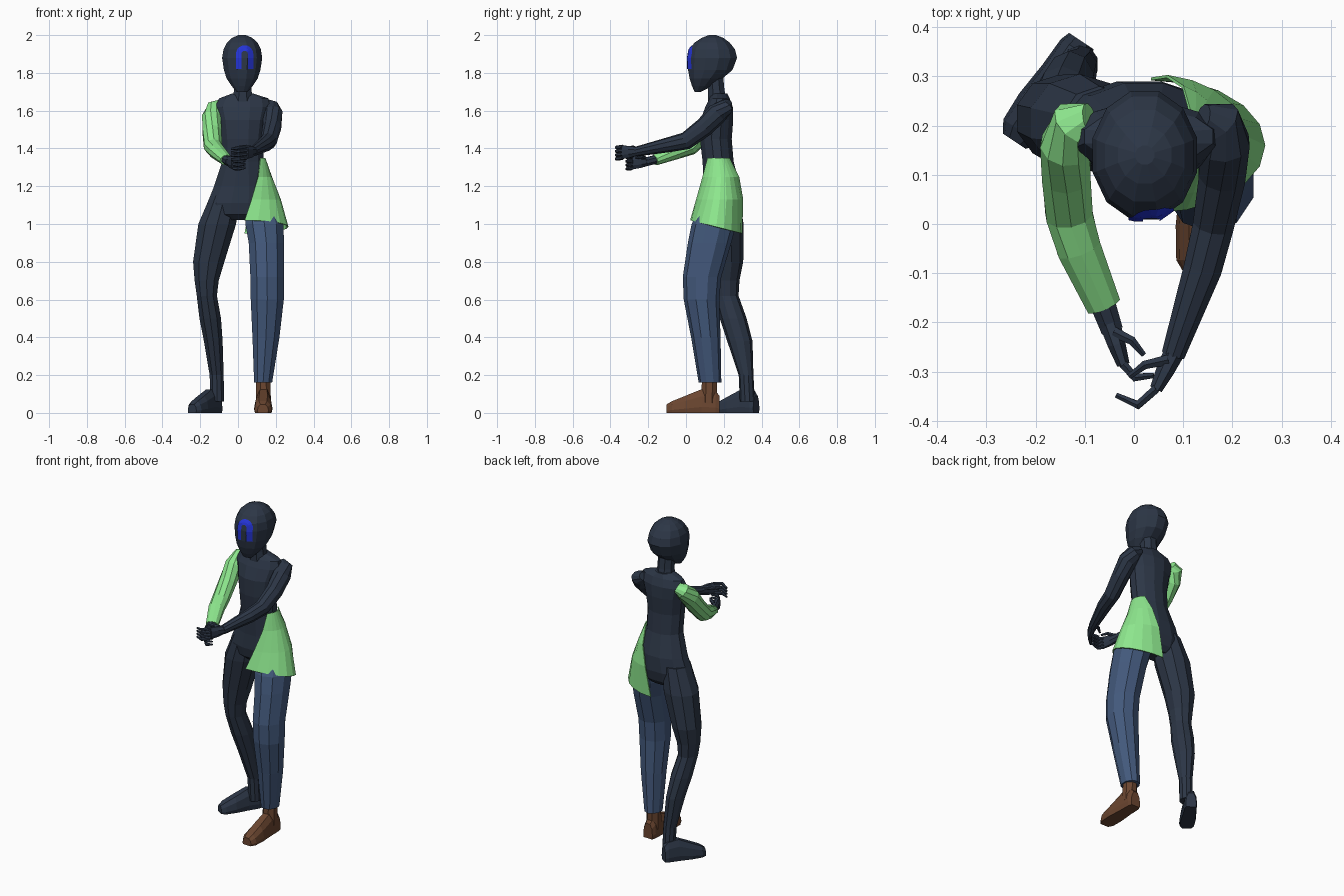
import bpy, bmesh, math
from mathutils import Vector
from mathutils.bvhtree import BVHTree


def material(name, r, g, b):
    m = bpy.data.materials.new(name)
    m.diffuse_color = [((c / 255 + 0.055) / 1.055) ** 2.4 for c in (r, g, b)] + [1]
    return m


DARK = material("charcoal", 44, 54, 70)
GREEN = material("light green", 142, 232, 142)
DENIM = material("denim blue", 67, 89, 124)
BROWN = material("leather brown", 107, 70, 48)
BLUE = material("bright blue", 36, 52, 215)


def finish(bm, name, mat):
    bmesh.ops.recalc_face_normals(bm, faces=bm.faces)
    me = bpy.data.meshes.new(name)
    bm.to_mesh(me)
    bm.free()
    me.materials.append(mat)
    ob = bpy.data.objects.new(name, me)
    bpy.context.collection.objects.link(ob)
    return ob


def loft(name, rings, mat, closed=True):
    """Skin a list of point rings; closed rings get end caps."""
    bm = bmesh.new()
    rows = [[bm.verts.new(p) for p in r] for r in rings]
    n = len(rows[0])
    for a, b in zip(rows, rows[1:]):
        for i in range(n if closed else n - 1):
            j = (i + 1) % n
            bm.faces.new((a[i], a[j], b[j], b[i]))
    if closed:
        bm.faces.new(rows[0])
        bm.faces.new(rows[-1])
    return finish(bm, name, mat)


def stack(name, secs, mat, sides=12):
    """Horizontal ellipses: (x, y, z, rx, ry)."""
    ang = [2 * math.pi * (i + 0.5) / sides for i in range(sides)]
    return loft(name, [[(x + rx * math.cos(a), y + ry * math.sin(a), z) for a in ang]
                       for x, y, z, rx, ry in secs], mat)


def tube(name, secs, mat, sides=8):
    """Ellipses square to a path: (x, y, z, side radius, up radius)."""
    pts = [Vector(s[:3]) for s in secs]
    rings = []
    for i, s in enumerate(secs):
        t = (pts[min(i + 1, len(pts) - 1)] - pts[max(i - 1, 0)]).normalized()
        side = t.cross(Vector((0, 0, 1))).normalized()
        up = side.cross(t)
        rings.append([pts[i] + side * s[3] * math.cos(a) + up * s[4] * math.sin(a)
                      for a in [2 * math.pi * (k + 0.5) / sides for k in range(sides)]])
    return loft(name, rings, mat)


def foot(name, heel, toe, width, mat):
    heel, toe = Vector((*heel, 0)), Vector((*toe, 0))
    side = (toe - heel).normalized().cross(Vector((0, 0, 1)))
    rings = []
    for t, w, h in [(0, .65, .09), (.08, .8, .115), (.34, .85, .125), (.65, 1.0, .09),
                    (.9, .95, .062), (1, .6, .045)]:
        c, w = heel.lerp(toe, t), w * width
        rings.append([c + side * w * u + Vector((0, 0, h * v)) for u, v in
                      [(-.9, 0), (.9, 0), (1, .25), (.85, .7), (.45, 1), (-.45, 1), (-.85, .7), (-1, .25)]])
    return loft(name, rings, mat)


# Torso and neck
stack("torso", [
    (.01, .195, 1.02, .11, .06), (.01, .19, 1.05, .165, .09), (.01, .19, 1.11, .178, .103),
    (.02, .19, 1.20, .152, .1), (.025, .17, 1.33, .113, .085), (.025, .158, 1.45, .116, .087),
    (.025, .163, 1.55, .13, .09), (.025, .175, 1.62, .15, .075), (.03, .178, 1.665, .135, .055),
    (.025, .175, 1.69, .06, .045)], DARK)
stack("neck", [(.025, .168, 1.64, .06, .055), (.025, .16, 1.71, .05, .047), (.025, .15, 1.82, .05, .047)], DARK, 8)

# Head: z, front y, back y, half width
head = stack("head", [(.022, (f + b) / 2, z, w, (b - f) / 2) for z, f, b, w in [
    (1.70, .045, .08, .03), (1.73, .03, .14, .057), (1.77, .016, .195, .085), (1.815, .007, .25, .1),
    (1.88, .005, .275, .11), (1.925, .014, .263, .102), (1.96, .042, .235, .084),
    (1.985, .08, .20, .056), (2.0, .12, .16, .02)]], DARK)

# Arched face mark laid onto the head surface
tree = BVHTree.FromPolygons([v.co for v in head.data.vertices], [p.vertices for p in head.data.polygons])


def on_face(x, z):
    hit = tree.ray_cast(Vector((x, -1, z)), Vector((0, 1, 0)))[0]
    return (x, hit.y - .005, z)


path = [(-1, 1.82 + .02 * i, math.pi) for i in range(4)]
path += [(0, 1.9, math.pi * (1 - i / 10)) for i in range(11)]
path += [(1, 1.88 - .02 * i, 0) for i in range(4)]
strip = [[on_face(.035 + r * math.cos(a), z + r * math.sin(a)) for r in (.017, .031, .046)] for _, z, a in path]
loft("face_mark", strip, BLUE, closed=False)

# Bare leg and foot
stack("bare_leg", [
    (-.07, .195, 1.15, .08, .085), (-.11, .205, 1.0, .105, .1), (-.155, .215, .8, .087, .088),
    (-.166, .21, .7, .067, .073), (-.165, .213, .62, .056, .065), (-.147, .25, .5, .06, .071),
    (-.131, .285, .38, .052, .067), (-.113, .318, .2, .039, .039), (-.11, .325, .06, .038, .04)], DARK, 10)
foot("bare_foot", (-.107, .372), (-.243, .168), .046, DARK)

# Trouser leg, ankle and shoe
stack("trouser_leg", [
    (.115, .19, 1.15, .075, .09), (.14, .148, 1.0, .106, .118), (.15, .125, .9, .098, .115),
    (.154, .085, .72, .093, .102), (.155, .082, .6, .092, .094), (.148, .105, .4, .075, .078),
    (.133, .127, .16, .05, .06)], DENIM, 10)
stack("shoe_ankle", [(.135, .12, .05, .043, .046), (.133, .125, .2, .04, .042)], BROWN, 8)
foot("shoe", (.137, .178), (.132, -.102), .049, BROWN)

# Half skirt wrapped around the hip: x, y, z, rx, ry, start and end angle
rings = []
for x, y, z, rx, ry, a0, a1 in [
        (.028, .17, 1.35, .117, .092, -38, 42), (.03, .183, 1.25, .15, .112, -59, 62),
        (.035, .178, 1.13, .192, .127, -79, 80), (.035, .16, .985, .232, .138, -90, 90)]:
    ring = []
    for i in range(11):
        a = math.radians(a0 + (a1 - a0) * i / 10)
        hem = -.035 * math.sin(a) if z < 1 else 0
        ring.append((x + rx * math.cos(a), y + ry * math.sin(a), z + hem))
    rings.append(ring)
skirt = loft("half_skirt", rings, GREEN, closed=False)
skirt.modifiers.new("thickness", "SOLIDIFY").thickness = .006

# Arms
tube("sleeve_arm", [
    (-.09, .212, 1.63, .035, .03), (-.12, .205, 1.615, .05, .045), (-.138, .16, 1.565, .054, .056),
    (-.138, .10, 1.49, .052, .052), (-.132, .02, 1.41, .05, .048), (-.112, -.05, 1.385, .047, .042),
    (-.062, -.165, 1.338, .037, .029)], GREEN, 10)
tube("sleeve_forearm", [(-.075, -.13, 1.35, .03, .025), (-.045, -.215, 1.328, .024, .024)], DARK)
tube("bare_arm", [
    (.14, .215, 1.64, .03, .025), (.17, .207, 1.62, .05, .042), (.183, .165, 1.585, .054, .056),
    (.18, .10, 1.515, .05, .052), (.162, 0, 1.44, .044, .047), (.14, -.09, 1.42, .041, .04),
    (.08, -.265, 1.383, .025, .026)], DARK, 10)


# Hands with curled fingers
def hand(name, wrist, knuckle, bend, tip):
    w, k, b, t = map(Vector, (wrist, knuckle, bend, tip))
    tube(name + "_palm", [(*w, .023, .024), (*w.lerp(k, .5), .02, .034), (*k, .014, .038)], DARK)
    for i in range(4):
        up = Vector((0, 0, (i - 1.5) * .02))
        tube(f"{name}_finger_{i + 1}", [(*(k + up), .01, .01), (*(b + up), .01, .01),
                                        (*(t + up * .9), .006, .006)], DARK, 6)
    base = w.lerp(k, .35) + Vector((0, .01, .02))
    tube(name + "_thumb", [(*base, .012, .012), (*(base.lerp(t, .45) + Vector((0, .022, .018))), .01, .01),
                           (*(base.lerp(t, .75) + Vector((0, .02, .018))), .006, .006)], DARK, 6)


hand("left_hand", (-.05, -.2, 1.332), (-.022, -.285, 1.325), (.002, -.312, 1.322), (.04, -.308, 1.325))
hand("right_hand", (.082, -.26, 1.384), (.045, -.335, 1.38), (.008, -.368, 1.375), (-.036, -.348, 1.37))
